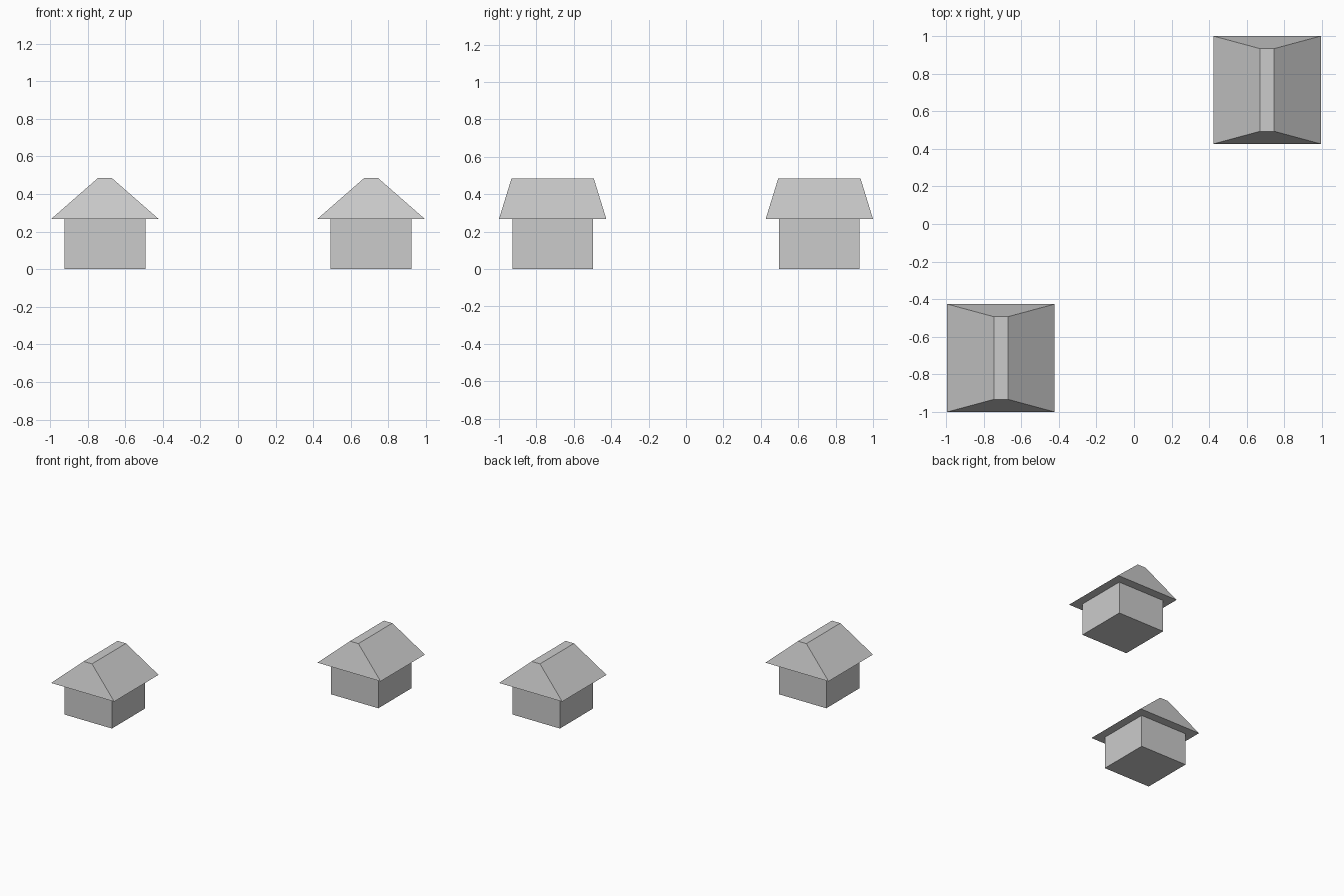
import bpy, bmesh

if "Cube" in bpy.data.objects:
    bpy.data.objects.remove(bpy.data.objects["Cube"])

WALL_HALF = 0.215
EAVES_Z, RIDGE_Z = 0.267, 0.484
EAVES = (0.286, 0.287)
RIDGE = (0.038, 0.22)


def frustum(name, base, top, z0, z1, centre):
    """Closed four-sided block tapering from base to top half-sizes."""
    bm = bmesh.new()
    bmesh.ops.create_cube(bm, size=2)
    for v in bm.verts:
        half, z = (top, z1) if v.co.z > 0 else (base, z0)
        v.co = (v.co.x * half[0], v.co.y * half[1], z)
    mesh = bpy.data.meshes.new(name)
    bm.to_mesh(mesh)
    bm.free()
    obj = bpy.data.objects.new(name, mesh)
    obj.location = (centre[0], centre[1], 0)
    bpy.context.collection.objects.link(obj)
    return obj


# Two identical huts on opposite corners
for label, side in (("front_left", -1), ("back_right", 1)):
    centre = (side * 0.708, side * 0.713)
    walls = (WALL_HALF, WALL_HALF)
    # Square walls
    frustum(f"{label}_hut_walls", walls, walls, 0, EAVES_Z, centre)
    # Overhanging roof with a narrow flat ridge
    frustum(f"{label}_hut_roof", EAVES, RIDGE, EAVES_Z, RIDGE_Z, centre)
